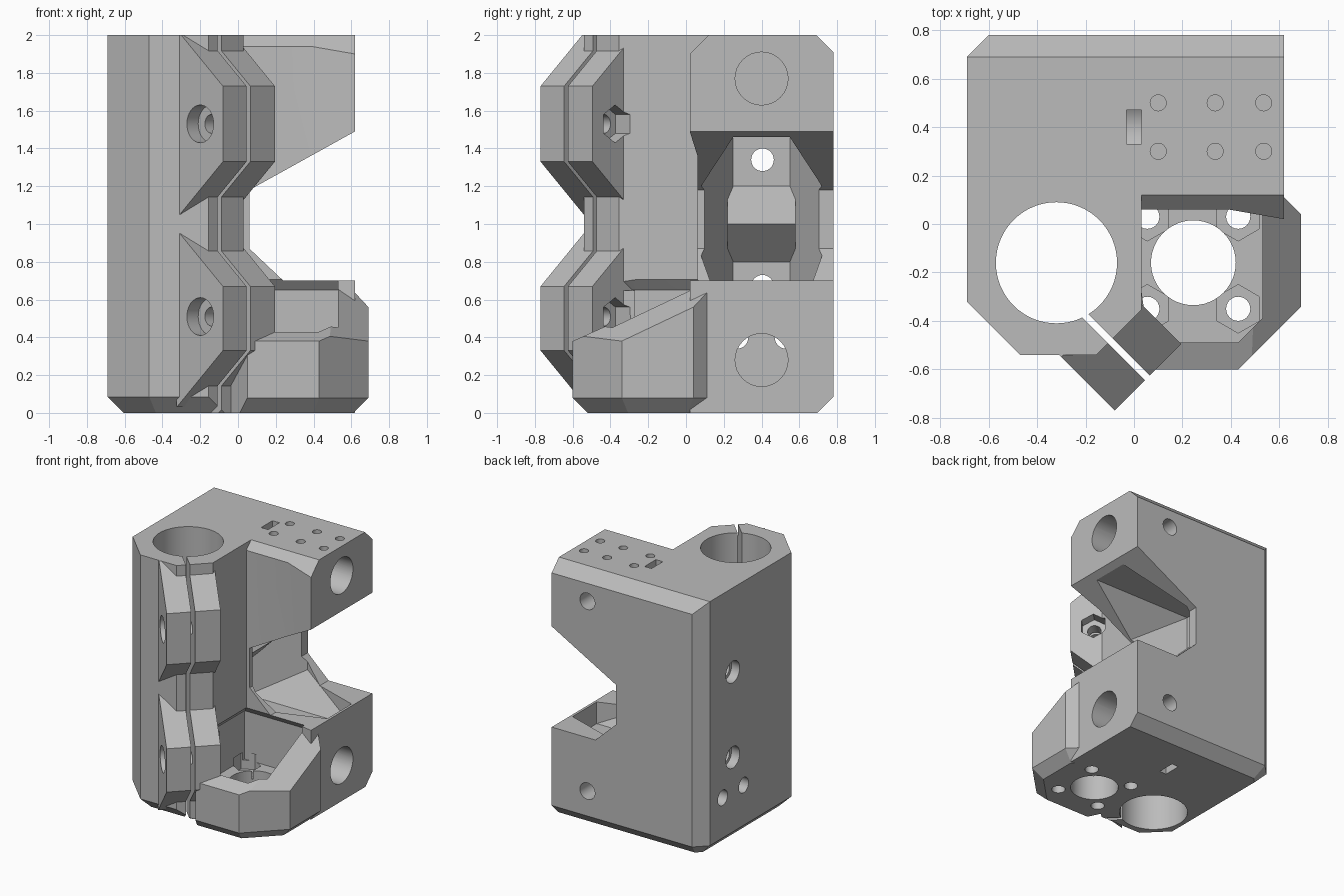
import bpy, bmesh, math
from mathutils import Vector, Matrix

cube = bpy.data.objects.get("Cube")
if cube:
    bpy.data.objects.remove(cube, do_unlink=True)

grey = bpy.data.materials.new("light_grey")
grey.use_nodes = True
grey.diffuse_color = (0.5, 0.5, 0.5, 1)
grey.node_tree.nodes["Principled BSDF"].inputs["Base Color"].default_value = (0.5, 0.5, 0.5, 1)


def finish(name, bm, planes=()):
    """Slice off each (point, outward normal) plane and make an object."""
    for point, normal in planes:
        geom = bm.verts[:] + bm.edges[:] + bm.faces[:]
        bmesh.ops.bisect_plane(bm, geom=geom, plane_co=point,
                               plane_no=Vector(normal).normalized(), clear_outer=True)
        bmesh.ops.holes_fill(bm, edges=bm.edges[:], sides=0)
    bmesh.ops.recalc_face_normals(bm, faces=bm.faces[:])
    mesh = bpy.data.meshes.new(name)
    bm.to_mesh(mesh)
    bm.free()
    mesh.materials.append(grey)
    obj = bpy.data.objects.new(name, mesh)
    bpy.context.scene.collection.objects.link(obj)
    return obj


def prism(name, outline, z0, z1, planes=()):
    bm = bmesh.new()
    base = bm.faces.new([bm.verts.new((x, y, z0)) for x, y in outline])
    ext = bmesh.ops.extrude_face_region(bm, geom=[base])
    for v in ext["geom"]:
        if isinstance(v, bmesh.types.BMVert):
            v.co.z = z1
    return finish(name, bm, planes)


def hull(name, points, planes=()):
    bm = bmesh.new()
    verts = [bm.verts.new(p) for p in points]
    bmesh.ops.convex_hull(bm, input=verts)
    bmesh.ops.delete(bm, geom=[v for v in bm.verts if not v.link_faces], context="VERTS")
    bmesh.ops.dissolve_limit(bm, angle_limit=0.01, verts=bm.verts[:], edges=bm.edges[:])
    return finish(name, bm, planes)


def box(name, lo, hi):
    return hull(name, [(x, y, z) for x in (lo[0], hi[0])
                       for y in (lo[1], hi[1]) for z in (lo[2], hi[2])])


def rod(start, end, radius, sides=32):
    a, b = Vector(start), Vector(end)
    turn = (b - a).to_track_quat("Z", "Y").to_matrix().to_4x4()
    bm = bmesh.new()
    bmesh.ops.create_cone(bm, cap_ends=True, segments=sides, radius1=radius, radius2=radius,
                          depth=(b - a).length, matrix=Matrix.Translation((a + b) / 2) @ turn)
    return finish("hole_cutter", bm)


def combine(target, other, operation):
    """Apply a boolean and discard the helper."""
    other.hide_render = True
    mod = target.modifiers.new("combine", "BOOLEAN")
    mod.operation, mod.solver, mod.object = operation, "EXACT", other
    bpy.context.view_layer.update()
    deps = bpy.context.evaluated_depsgraph_get()
    mesh = bpy.data.meshes.new_from_object(target.evaluated_get(deps))
    target.modifiers.clear()
    target.data = mesh
    bpy.data.objects.remove(other, do_unlink=True)


def add(part):
    combine(body, part, "UNION")


def cut(part):
    combine(body, part, "DIFFERENCE")


def diagonal(s, d, z):
    """Clamp coordinates: s across the slot, d outward along it."""
    return ((s + d) / 2, (s - d) / 2, z)


R2 = math.sqrt(2)
back_edges = [((0, .78, .085), (0, 1, -1)), ((0, .78, 1.91), (0, 1, 1))]

# Bearing column with chamfered foot
body = prism("carriage_end_block",
             [(-.69, .69), (-.6, .78), (.03, .78), (.03, -.355),
              (-.155, -.54), (-.47, -.54), (-.69, -.32)], 0, 2,
             back_edges + [((-.69, 0, .085), (-1, 0, -1)), ((0, -.54, .085), (0, -1, -1)),
                           ((-.58, -.43, .085), (-1, -1, -R2)),
                           ((-.645, .735, .085), (-1, 1, -R2))])

# Rod holder block
add(prism("rod_block", [(-.1, .78), (.62, .78), (.62, .02), (.39, .06), (-.1, .06)], 0, 2,
          back_edges + [((0, .12, 2), (0, -1, 1))]))

# Nut housing with sloping walls
add(prism("nut_housing",
          [(-.05, .2), (.62, .2), (.62, .11), (.69, .04), (.69, -.34),
           (.43, -.6), (.05, -.6), (-.05, -.4)], 0, .7,
          [((0, -.6, .08), (0, -1, -1)), ((.69, 0, .08), (1, 0, -1)),
           ((.56, -.47, .08), (1, -1, -R2)), ((.655, .075, .08), (1, 1, -R2)),
           ((.69, -.34, .38), (.6, -.475, 1)), ((0, -.6, .38), (0, -.45, 1))]))

# Pocket with a flared rim
pocket = [(.53, -.39), (.43, -.49), (.06, -.49)]
cut(prism("pocket_cutter", [(-.02, .11), (.53, .11)] + pocket + [(.03, -.27), (-.02, -.27)],
          .27, .65))
cut(hull("pocket_rim_cutter",
         [(x, y, .649) for x, y in pocket + [(-.02, .11), (.53, .11), (-.02, -.27)]] +
         [(x, y, .705) for x, y in pocket + [(.03, .06), (.53, .06), (.03, -.27)]]))

# Side notch
notch = [(.06, 1.18), (.06, .87), (.24, .7), (.8, .7), (.8, 1.59)]
cut(hull("notch_cutter", [(x, y, z) for x, z in notch for y in (-.1, .9)]))

# Tapered belt cavity and its inner ridge
cut(hull("belt_cavity_cutter",
         [(x, .4 + side * .15, z) for x in (-.3, .6) for side in (-1, 1) for z in (.53, 1.46)] +
         [(.1, .4 + side * .32, z) for side in (-1, 1) for z in (.77, 1.2)]))
add(hull("belt_ridge", [(x, y, z) for y in (.22, .58)
                        for x, z in ((-.34, .8), (-.3, .8), (-.1, 1), (-.3, 1.2), (-.34, 1.2))]))

# Clamp flanges, two pairs
for low, high in ((1.33, 1.73), (.33, .67)):
    side = [(.2, low - .3), (.69, low), (.69, high), (.2, high + .3)]
    for s0, s1 in ((-.85, -.59), (-.57, -.3)):
        add(hull("clamp_flange", [diagonal(s, d, z) for s in (s0, s1) for d, z in side],
                 [((0, 0, 2), (0, 0, 1))]))

# Bearing bore and clamp slot
cut(rod((-.32, -.16, -.1), (-.32, -.16, 2.1), .25, 64))
cut(hull("slot_cutter", [diagonal(s, d, z) for s in (-.6, -.56)
                         for d in (.1, .8) for z in (-.1, 2.1)]))

# Clamp screws: through hole, round head recess, hexagonal nut recess
for z in (1.53, .51):
    cut(rod(diagonal(-.95, .45, z), diagonal(-.2, .45, z), .05))
    cut(rod(diagonal(-.95, .45, z), diagonal(-.73, .45, z), .1))
    cut(rod(diagonal(-.42, .45, z), diagonal(-.2, .45, z), .1, 6))

# Rod bores with inspection slots and cross screws
for z, outside in ((1.77, 2.1), (.28, -.1)):
    cut(rod((-.5, .4, z), (.8, .4, z), .14))
    cut(box("slot_cutter", (-.03, .33, min(z, outside)), (.03, .47, max(z, outside))))
    cut(rod((.31, .9, z), (.31, .42, z), .065))

# Belt tension screws through the left wall
for z in (1.34, .67):
    cut(rod((-.8, .405, z), (-.2, .405, z), .06))
    cut(rod((-.8, .405, z), (-.62, .405, z), .085))
for y in (.27, .53):
    cut(rod((-.8, y, .4), (-.35, y, .4), .06))

# Shallow holes on the top face
for x in (.1, .335, .535):
    for y in (.3, .5):
        cut(rod((x, y, 1.93), (x, y, 2.1), .033, 24))

# Lead nut opening, its screws and hexagonal recesses
cut(rod((.245, -.16, -.1), (.245, -.16, .4), .175, 48))
for x in (.055, .43):
    for y in (.03, -.35):
        cut(rod((x, y, -.1), (x, y, .4), .05, 24))
        cut(rod((x, y, .2), (x, y, .33), .1, 6))

# Smooth bores, sharp edges
body.data.materials.clear()
body.data.materials.append(grey)
for face in body.data.polygons:
    face.material_index = 0
for obj in bpy.context.selected_objects:
    obj.select_set(False)
body.select_set(True)
bpy.context.view_layer.objects.active = body
bpy.ops.object.shade_smooth_by_angle(angle=math.radians(20))
